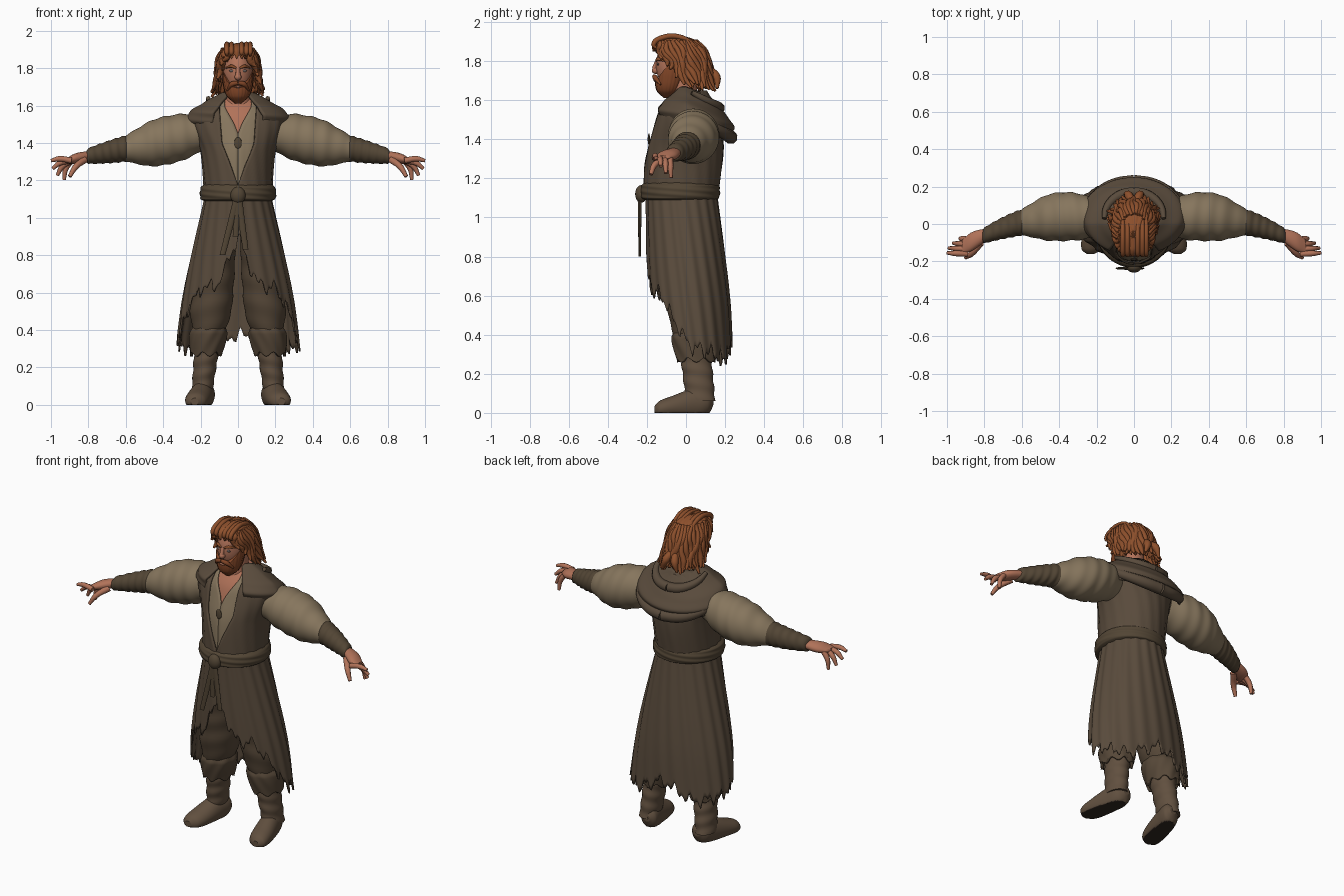
import bpy
import bmesh
import math
import random
from math import sin, cos, pi
from mathutils import Matrix, Vector

random.seed(4)
if "Cube" in bpy.data.objects:
    bpy.data.objects.remove(bpy.data.objects["Cube"])


def material(name, red, green, blue):
    mat = bpy.data.materials.new(name)
    mat.use_nodes = True
    mat.diffuse_color = (red, green, blue, 1)
    shader = mat.node_tree.nodes["Principled BSDF"]
    shader.inputs["Base Color"].default_value = mat.diffuse_color
    shader.inputs["Roughness"].default_value = .9
    return mat


robe_brown = material("robe brown", .1, .07, .045)
wrap_brown = material("wrap brown", .085, .06, .035)
linen_tan = material("linen tan", .24, .18, .11)
skin_tone = material("skin", .44, .17, .1)
ginger = material("ginger hair", .27, .08, .025)
dark_ginger = material("dark ginger beard", .22, .06, .02)
trouser_brown = material("trouser brown", .095, .065, .04)
boot_leather = material("boot leather", .12, .08, .05)
dark_sole = material("dark sole", .03, .02, .015)
eye_grey = material("eye grey", .16, .13, .12)


def ramp(value, points):
    """Straight-line interpolation through (input, output) points."""
    for (start, low), (end, high) in zip(points, points[1:]):
        if value <= end:
            return low + (high - low) * max(0, (value - start) / (end - start))
    return points[-1][1]


def radii(stations, place):
    """Smoothly blended half width and half depth at a place along a form."""
    last = len(stations) - 1
    place = max(stations[0][0], min(stations[last][0], place))
    index = next(k for k in range(last) if place <= stations[k + 1][0])
    span = stations[index + 1][0] - stations[index][0]
    part = (place - stations[index][0]) / span
    ease = part * part * (3 - 2 * part)

    def blend(column):
        def slope(k):
            before, after = stations[max(k - 1, 0)], stations[min(k + 1, last)]
            return (after[column] - before[column]) / (after[0] - before[0])
        start, end = stations[index][column], stations[index + 1][column]
        leave = slope(index) * part * (1 - part) ** 2
        arrive = slope(index + 1) * part * part * (1 - part)
        return start + (end - start) * ease + span * (leave - arrive)
    return blend(1), blend(-1)


def finish(name, data, mat, mirror=False, thickness=0):
    part = bpy.data.objects.new(name, data)
    bpy.context.collection.objects.link(part)
    data.materials.append(mat)
    if mirror:
        part.modifiers.new("Mirror", "MIRROR")
    if thickness:
        shell = part.modifiers.new("Solidify", "SOLIDIFY")
        shell.thickness, shell.offset = thickness, -1
    return part


def loft(name, mat, stations, centre, axis="Z", sides=48, rows=30, gap=None, bottom=None,
         top=None, ripple=(0, 0, 0), bend=None, mirror=False, thickness=0):
    """Skin elliptical rings; angle zero faces front. A gap opens the form there."""
    amount, around, along = ripple
    columns = sides + 1 if gap else sides
    verts, faces = [], []
    for row in range(rows + 1):
        for column in range(columns):
            angle = 2 * pi * column / sides
            signed = angle - 2 * pi if angle > pi else angle
            low = bottom(signed) if bottom else stations[0][0]
            high = top(signed) if top else stations[-1][0]
            place = low + (high - low) * row / rows
            if gap:
                angle = gap(place) + (pi - gap(place)) * 2 * column / sides
            width, depth = radii(stations, place)
            swell = 1 + amount * sin(around * angle + along * place)
            across, back = centre(place)
            across += swell * width * sin(angle)
            back -= swell * depth * cos(angle)
            point = {"X": (place, across, back), "Y": (across, place, back),
                     "Z": (across, back, place)}[axis]
            verts.append(bend(*point) if bend else point)
    for row in range(rows):
        for column in range(sides):
            here, above = row * columns, row * columns + columns
            after = (column + 1) % columns
            face = (here + column, here + after, above + after, above + column)
            faces.append(face[::-1] if axis == "Y" else face)
    if not thickness:
        faces += [tuple(range(sides))[::-1], tuple(range(rows * sides, len(verts)))]
    mesh = bpy.data.meshes.new(name)
    mesh.from_pydata(verts, [], faces)
    mesh.shade_smooth()
    mesh.set_sharp_from_angle(angle=math.radians(55))
    return finish(name, mesh, mat, mirror, thickness)


def ball(name, mat, location, size, mirror=False):
    mesh, build = bpy.data.meshes.new(name), bmesh.new()
    shape = Matrix.Translation(location) @ Matrix.Diagonal((*size, 1))
    bmesh.ops.create_uvsphere(build, u_segments=32, v_segments=20, radius=1, matrix=shape)
    build.to_mesh(mesh)
    build.free()
    mesh.shade_smooth()
    return finish(name, mesh, mat, mirror)


def strands(name, mat, lines, mirror=False):
    """Tapered round tubes through (x, y, z, radius) points."""
    curve = bpy.data.curves.new(name, "CURVE")
    curve.dimensions, curve.use_fill_caps = "3D", True
    curve.bevel_depth, curve.bevel_resolution, curve.resolution_u = 1, 2, 6
    for line in lines:
        spline = curve.splines.new("BEZIER")
        spline.bezier_points.add(len(line) - 1)
        for knot, (*location, radius) in zip(spline.bezier_points, line):
            knot.co, knot.radius = location, radius
            knot.handle_left_type = knot.handle_right_type = "AUTO"
    return finish(name, curve, mat, mirror)


# Shared centre lines
def spine(z): return 0, .08 * (z - 1.45)
def arm(x): return .04 - .5 * (x - .35) ** 2, 1.49 - .2 * x
def leg(z): return .2 - .11 * z, .08 - .1 * z
def scalp(z): return 0, .65 - .37 * z


# Torso: chest, shirt and open robe nested in one another
torso = [(1.1, .18, .19), (1.35, .2, .2), (1.5, .25, .17), (1.56, .24, .15), (1.65, .1, .09)]


def inset(distance):
    return [(z, width - distance, depth - distance) for z, width, depth in torso]


def neckline(*points):
    return lambda z: math.asin(min(.9, ramp(z, points) / radii(torso, z)[0]))


loft("chest", skin_tone, inset(.03), spine)
loft("shirt", linen_tan, inset(.015), spine, sides=72, gap=neckline((1.45, 0), (1.5, .02), (1.6, .08)),
     ripple=(.006, 22, 9), thickness=.006)
loft("robe_bodice", robe_brown, torso, spine, sides=72,
     gap=neckline((1.18, 0), (1.4, .09), (1.6, .1)), ripple=(.01, 18, 14), thickness=.012)
ball("pendant", wrap_brown, (0, -.19, 1.4), (.02, .006, .03))

# Ragged skirt, open at the front
hem = [(0, .9), (.4, .64), (.8, .62), (1.5, .34), (2.5, .28), (pi, .38)]
loft("robe_skirt", robe_brown, [(.2, .34, .2), (.6, .29, .21), (1.14, .17, .18)],
     lambda z: (0, .055 - .07 * z), sides=180, ripple=(.015, 20, 6), thickness=.01,
     bottom=lambda angle: ramp(abs(angle), hem) + .028 * sin(19 * angle) + .022 * sin(43 * angle))

# Belt, knot and hanging tails
loft("belt", wrap_brown, [(1.09, .18), (1.1, .2), (1.16, .2), (1.18, .18)],
     lambda z: (0, -.03), ripple=(.008, 3, 200))
ball("belt_knot", wrap_brown, (0, -.23, 1.12), (.04, .03, .045))
for side, end in enumerate((.8, .9, .83)):
    loft("belt_tail_%d" % (side + 1), wrap_brown, [(end, .015, .006), (1.1, .02, .01)],
         lambda z: ((side - 1.3) * .2 * (1.12 - z), -.237), sides=12)

# Lowered hood draped over shoulders and back
loft("hood", robe_brown, [(1.48, .26, .18), (1.52, .28, .2), (1.57, .26, .2), (1.67, .1, .08)],
     lambda z: (0, .04), sides=80, gap=lambda z: .5, ripple=(.015, 2, 110), thickness=.014,
     bend=lambda x, y, z: (x, y, z - .38 * max(0, y)))
for name, width, back, low, high, radius in (("hood_outer_fold", .26, .23, 1.41, 1.53, .035),
                                             ("hood_inner_fold", .16, .17, 1.56, 1.64, .03)):
    angles = [pi / 2 * step / 4 for step in range(5)]
    strands(name, robe_brown, [[(width * cos(angle), .03 + (back - .03) * sin(angle),
                                 high + (low - high) * sin(angle), radius * (.4 + .6 * sin(angle)))
                                for angle in angles]], mirror=True)

# Arms
loft("sleeves", linen_tan, [(.18, .09), (.3, .125), (.45, .125), (.55, .09), (.62, .06)], arm,
     axis="X", ripple=(.02, 1, 75), rows=48, mirror=True)
loft("wrist_wraps", wrap_brown, [(.58, .06), (.6, .07), (.8, .042), (.81, .03)], arm,
     axis="X", ripple=(.035, 1, 150), rows=48, mirror=True)
loft("palms", skin_tone, [(.78, .03, .025), (.87, .05, .028), (.92, .035, .01)], arm,
     axis="X", rows=12, mirror=True)
fingers = [[(.82, -.1, 1.31, .02), (.87, -.16, 1.27, .016), (.9, -.18, 1.22, .01)]]
for count in range(4):
    knuckle = Vector((.89, .026 * count - .16, 1.305))
    reach = Vector((cos(.4 * count), .05, -sin(.4 * count))) * .11
    middle = knuckle + reach / 2 + Vector((.01, 0, .01))
    fingers.append([(*knuckle, .016), (*middle, .015), (*(knuckle + reach), .009)])
strands("fingers", skin_tone, fingers, mirror=True)

# Legs
loft("trousers", trouser_brown, [(.38, .08, .1), (.5, .11, .12), (.98, .085, .13)], leg,
     ripple=(.025, 1, 50), mirror=True)
loft("trouser_cuffs", trouser_brown, [(.26, .086, .1), (.38, .1, .115), (.42, .085, .1)], leg,
     ripple=(.025, 8, 40), bottom=lambda angle: .27 + .012 * sin(7 * angle), mirror=True, thickness=.015)
loft("boot_shafts", boot_leather, [(.06, .055, .075), (.38, .07, .08)], leg,
     ripple=(.035, 1, 85), mirror=True)
feet = loft("boot_feet", boot_leather,
            [(-.16, .02), (-.14, .05, .04), (-.08, .064, .055), (.05, .06, .08), (.12, .05, .06), (.14, .02)],
            lambda y: (.2 - .2 * y, .05 + .15 * y), axis="Y", mirror=True,
            bend=lambda x, y, z: (x, y, max(z, .01) - .01))
feet.data.materials.append(dark_sole)
for face in feet.data.polygons:
    face.material_index = int(face.center.z < .002)

# Head and face
loft("neck", skin_tone, [(1.52, .1), (1.58, .075), (1.75, .06)], lambda z: (0, -.01))
ball("head", skin_tone, (0, -.055, 1.78), (.078, .1, .13))
ball("nose", skin_tone, (0, -.155, 1.752), (.018, .02, .018))
strands("nose_bridge", skin_tone, [[(0, -.147, 1.8, .011), (0, -.162, 1.76, .013)]])
ball("eyes", eye_grey, (.032, -.143, 1.785), (.015, .006, .007), mirror=True)
ball("ears", skin_tone, (.08, -.035, 1.765), (.012, .022, .034), mirror=True)
strands("eyebrows", ginger, [[(.01, -.15, 1.8, .006), (.035, -.145, 1.81, .009), (.064, -.11, 1.8, .004)]],
        mirror=True)
loft("beard", dark_ginger, [(1.61, .015), (1.65, .06), (1.72, .08), (1.79, .082)],
     lambda z: (0, .2 * z - .42), sides=72, ripple=(.022, 24, 12),
     top=lambda angle: ramp(abs(angle), [(.5, 1.7), (1.3, 1.785)]))
strands("moustache", dark_ginger, [[(0, -.162, 1.722, .011), (.03, -.157, 1.715, .014), (.06, -.13, 1.68, .005)]],
        mirror=True)
ball("lower_lip", skin_tone, (0, -.158, 1.7), (.02, .008, .006))

# Hair: a cap swept back, with loose wavy locks
cap = [(1.65, .12, .1), (1.78, .11, .13), (1.88, .095, .125), (1.92, .06, .08), (1.935, .004)]
hairline = [(.5, 1.86), (.8, 1.82), (1.5, 1.67)]
loft("hair_cap", ginger, cap, scalp, sides=110, ripple=(.03, 16, 25), thickness=.012,
     bottom=lambda angle: ramp(abs(angle), hairline) + .012 * sin(23 * angle))
locks = []
for count in range(34):
    turn = .75 + (2 * pi - 1.5) * count / 33
    tip = ramp(min(turn, 2 * pi - turn), hairline) + random.uniform(-.03, .02)
    lock = []
    for step, radius in enumerate((.009, .015, .017, .018, .006)):
        z = 1.905 + (tip - 1.905) * step / 4
        width, depth = radii(cap, z)
        angle = turn + .1 * sin(2 * step + count)
        flick = 1 + .04 * sin(2 * step + 2 * count) + (.17 if step == 4 else 0)
        lock.append((flick * width * sin(angle), scalp(z)[1] - flick * depth * cos(angle), z, radius))
    locks.append(lock)
for x in (-.06, -.035, .02, .045, .065):
    locks.append([(x, -.15, 1.865, .006), (x, -.165, 1.885, .013), (x, -.12, 1.92, .014),
                  (x, -.02, 1.92, .013), (x, .06, 1.87, .006)])
strands("hair_locks", ginger, locks)
strands("nape_curls", ginger, [[(.01, .11, 1.76, .02), (.03, .155, 1.72, .023), (.05, .16, 1.66, .007)]],
        mirror=True)
